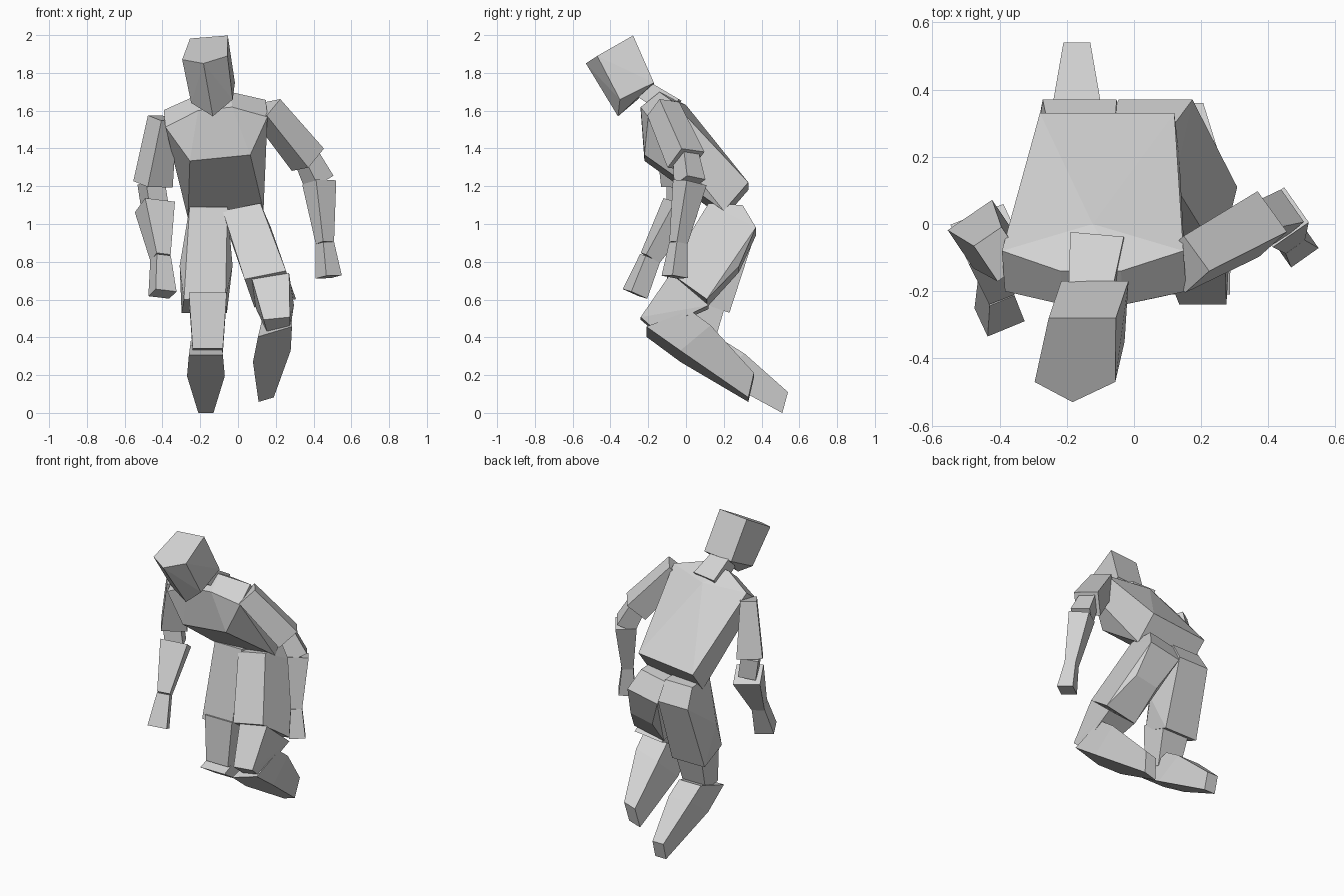
import bpy
import bmesh
import math
from mathutils import Vector

default_cube = bpy.data.objects.get("Cube")
if default_cube:
    bpy.data.objects.remove(default_cube, do_unlink=True)

# One plain grey for the whole figure
grey = bpy.data.materials.new("light_grey")
grey.use_nodes = True
grey.diffuse_color = (.65, .65, .65, 1)
grey.node_tree.nodes["Principled BSDF"].inputs["Base Color"].default_value = grey.diffuse_color


def faceted(name, points):
    """Make a flat-faced solid wrapped tightly around its corner points."""
    bm = bmesh.new()
    for point in points:
        bm.verts.new(point)
    bmesh.ops.remove_doubles(bm, verts=bm.verts, dist=.001)
    bmesh.ops.convex_hull(bm, input=bm.verts)
    loose = [vert for vert in bm.verts if not vert.link_faces]
    bmesh.ops.delete(bm, geom=loose, context='VERTS')
    bmesh.ops.dissolve_limit(bm, angle_limit=math.radians(3), verts=bm.verts, edges=bm.edges)
    bmesh.ops.recalc_face_normals(bm, faces=bm.faces)
    mesh = bpy.data.meshes.new(name)
    bm.to_mesh(mesh)
    bm.free()
    mesh.materials.append(grey)
    part = bpy.data.objects.new(name, mesh)
    bpy.context.collection.objects.link(part)


def mirrored(name, profile, centre, lean=0, tilt=0, sway=0):
    """Mirror a profile of (half width, y, z) about a slanting centre line.

    The lean moves the centre sideways with height, the sway moves it sideways
    with depth, and the tilt raises the left side.
    """
    corners = []
    for half_width, y, z in profile:
        for side in (-half_width, half_width):
            corners.append((centre + lean * z + sway * y + side, y, z + tilt * side))
    faceted(name, corners)


def segment(name, start, end, start_size, end_size, yaw=0):
    """Make a tapered box between two joints, turned by yaw degrees."""
    start, end = Vector(start), Vector(end)
    axis = (end - start).normalized()
    turn = math.radians(yaw)
    side = Vector((math.cos(turn), math.sin(turn), 0))
    side = (side - axis * side.dot(axis)).normalized()
    depth = axis.cross(side)
    corners = []
    for centre, (wide, deep) in ((start, start_size), (end, end_size)):
        for i in (-.5, .5):
            for j in (-.5, .5):
                corners.append(centre + side * wide * i + depth * deep * j)
    faceted(name, corners)


# Head: five-sided block with a front ridge running from brow to chin
brow, chin = (0, -.53, 1.85), (0, -.36, 1.57)
temple, jaw = (.12, -.47, 1.88), (.11, -.35, 1.65)
crown, nape = (.1, -.28, 1.99), (.1, -.17, 1.74)
mirrored("head", [brow, chin, temple, jaw, crown, nape],
         centre=.05, lean=-.08, tilt=.08, sway=.16)
segment("neck", (-.11, -.06, 1.61), (-.13, -.22, 1.71), (.16, .11), (.13, .1))

# Torso: wide shoulders, bent forward over the hips
waist_front, waist_back = (.2, .2, 1.05), (.2, .33, 1.2)
chest = (.16, -.22, 1.35)
shoulder_front, shoulder_back = (.27, -.2, 1.54), (.27, -.08, 1.63)
collar_front, collar_back = (.09, -.24, 1.61), (.09, -.14, 1.69)
spine_top = (0, 0, 1.63)
mirrored("torso", [waist_front, waist_back, chest, shoulder_front, shoulder_back,
                   collar_front, collar_back, spine_top], centre=.04, lean=-.1, tilt=.1)

# Left arm, swung outwards
left_elbow, left_wrist = (.43, .02, 1.22), (.46, -.04, .9)
forearm_yaw = 35
segment("left_upper_arm", (.15, -.12, 1.61), (.37, 0, 1.34), (.13, .13), (.15, .15), -48)
segment("left_elbow", (.36, 0, 1.36), left_elbow, (.1, .1), (.12, .12), forearm_yaw)
segment("left_forearm", left_elbow, left_wrist, (.13, .13), (.07, .07), forearm_yaw)
segment("left_hand", left_wrist, (.48, -.06, .72), (.07, .07), (.1, .1), forearm_yaw)

# Right arm, hanging with the hand forward
right_elbow, right_wrist = (-.44, -.03, 1.09), (-.41, -.19, .82)
forearm_yaw = 25
segment("right_upper_arm", (-.4, -.09, 1.56), (-.45, -.03, 1.21), (.1, .13), (.16, .14), 34)
segment("right_elbow", (-.46, -.03, 1.22), right_elbow, (.11, .11), (.11, .11), forearm_yaw)
segment("right_forearm", right_elbow, right_wrist, (.17, .15), (.08, .09), forearm_yaw)
segment("right_hand", right_wrist, (-.4, -.27, .63), (.08, .09), (.12, .1), forearm_yaw)

# Thighs: broad blocks from the hips to an angled hem above each knee
hip = [(.1, .12, 1.09), (.1, .3, 1.08), (.11, .37, .96)]
left_hem = [(.11, -.1, .73), (.11, .11, .58), (.08, .28, .76)]
right_hem = [(.11, .03, .6), (.12, .23, .53), (.14, .12, .78)]
mirrored("left_thigh", hip + left_hem, centre=.4, lean=-.35, tilt=.2)
mirrored("right_thigh", hip + right_hem, centre=-.2, lean=.04)

# Knees, tapering down from the hems
left_knee = [(.1, -.08, .73), (.1, .12, .56), (.07, -.24, .5), (.06, -.16, .43)]
mirrored("left_knee", left_knee, centre=.28, lean=-.15, tilt=.1)
segment("right_knee", (-.16, .12, .62), (-.16, .07, .33), (.2, .2), (.16, .13))

# Shins: one wedge shape, set further back, lower and flatter on the right
shin = [(.09, -.21, .43), (.1, -.03, .3), (.08, .02, .52), (.08, .13, .44)]
foot = [(.04, .33, .07), (.04, .36, .2)]
mirrored("left_shin", shin + foot, centre=.14, lean=.13, tilt=.3)
trailing = [(width, y + .18, z * .85 - .06) for width, y, z in shin + foot]
mirrored("right_shin", trailing, centre=-.17)
